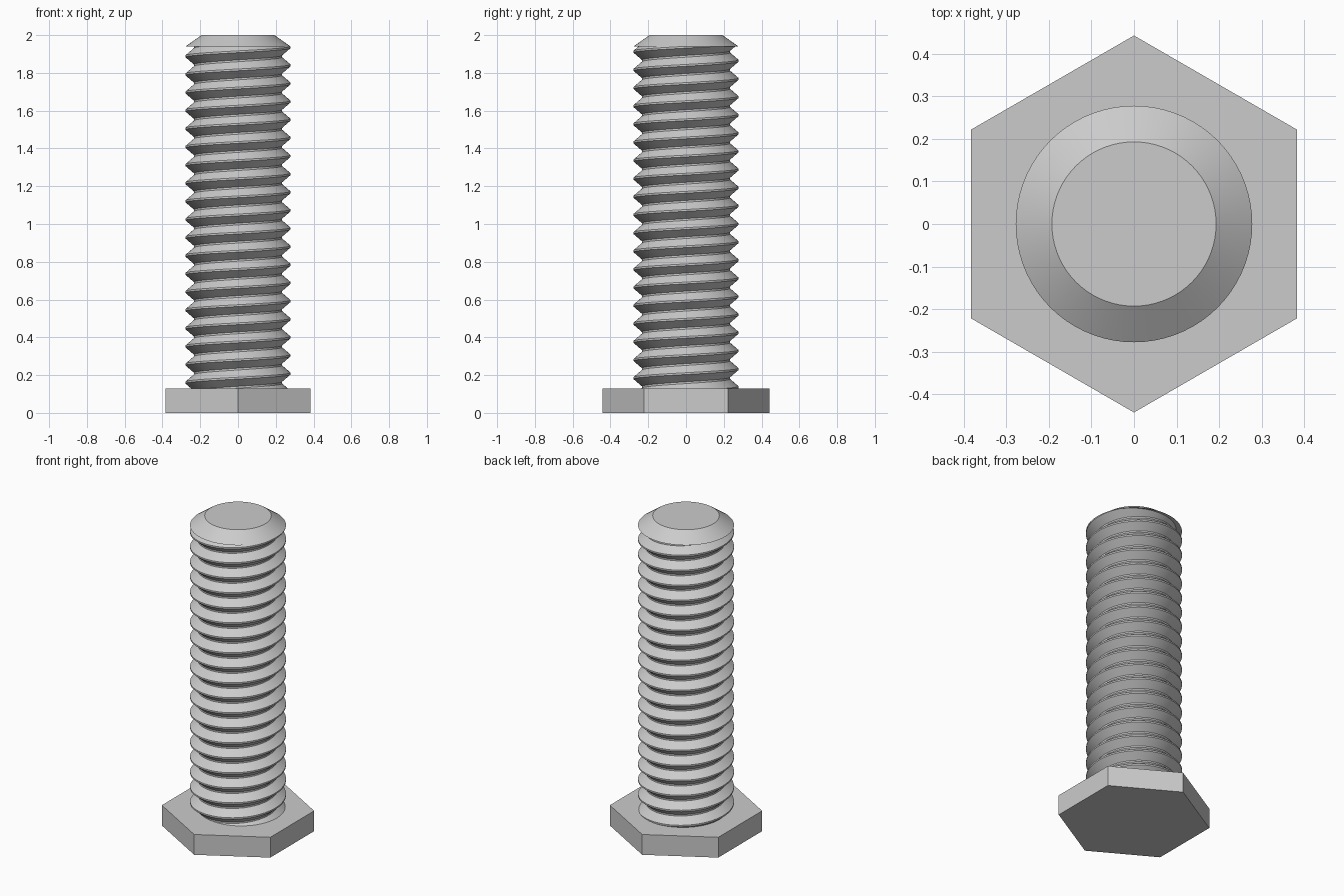
import bpy, bmesh
from math import sin, cos, pi

cube = bpy.data.objects.get("Cube")
if cube:
    bpy.data.objects.remove(cube, do_unlink=True)

STEEL = (0.6, 0.6, 0.6, 1.0)
steel = bpy.data.materials.new("steel grey")
steel.use_nodes = True
steel.diffuse_color = STEEL
steel.node_tree.nodes["Principled BSDF"].inputs["Base Color"].default_value = STEEL


def add_object(name, bm, smooth=False):
    mesh = bpy.data.meshes.new(name)
    bm.to_mesh(mesh)
    bm.free()
    mesh.materials.append(steel)
    obj = bpy.data.objects.new(name, mesh)
    bpy.context.collection.objects.link(obj)
    if smooth:
        bpy.ops.object.select_all(action='DESELECT')
        obj.select_set(True)
        bpy.context.view_layer.objects.active = obj
        bpy.ops.object.shade_smooth_by_angle(angle=pi / 6)
    return obj


def frustum(name, sides, r_low, r_high, z_low, z_high, turn=0.0, smooth=False):
    bm = bmesh.new()
    low, high = [
        [bm.verts.new((r * cos(turn + 2 * pi * i / sides),
                       r * sin(turn + 2 * pi * i / sides), z)) for i in range(sides)]
        for r, z in ((r_low, z_low), (r_high, z_high))]
    for i in range(sides):
        j = (i + 1) % sides
        bm.faces.new((low[i], low[j], high[j], high[i]))
    bm.faces.new(low[::-1])
    bm.faces.new(high)
    return add_object(name, bm, smooth)


HEAD_TOP, CHAMFER_Z = 0.13, 1.94
MAJOR, MINOR, PITCH = 0.278, 0.233, 0.096
SEGMENTS, TURNS = 72, 24

# Hexagonal head and chamfered tip
frustum("hex_head", 6, 0.443, 0.443, 0, HEAD_TOP, turn=pi / 2)
frustum("chamfered_tip", SEGMENTS, MAJOR, 0.193, CHAMFER_Z, 2.0, smooth=True)

# Right-handed threaded shank: narrow crests and roots joined by sloping flanks
profile = ((-0.05, MAJOR), (0.05, MAJOR), (0.45, MINOR), (0.55, MINOR))
steps = len(profile)
start = HEAD_TOP - 0.018 - 2 * PITCH
bm = bmesh.new()
columns = []
for i in range(SEGMENTS):
    angle = 2 * pi * i / SEGMENTS
    column = []
    for k in range(TURNS * steps):
        rise, radius = profile[k % steps]
        z = start + PITCH * (k // steps + rise + i / SEGMENTS)
        column.append(bm.verts.new((radius * cos(angle), radius * sin(angle), z)))
    columns.append(column)

# The last column joins the first one a full turn higher
for i in range(SEGMENTS):
    wrap = steps if i == SEGMENTS - 1 else 0
    here, following = columns[i], columns[(i + 1) % SEGMENTS]
    for k in range(TURNS * steps - 1 - wrap):
        bm.faces.new((here[k], following[k + wrap], following[k + wrap + 1], here[k + 1]))

# Trim the thread flush with the head and the tip
for height, direction in ((HEAD_TOP, -1), (CHAMFER_Z, 1)):
    bmesh.ops.bisect_plane(bm, geom=bm.verts[:] + bm.edges[:] + bm.faces[:],
                           plane_co=(0, 0, height), plane_no=(0, 0, direction),
                           clear_outer=True)
add_object("threaded_shank", bm, smooth=True)
